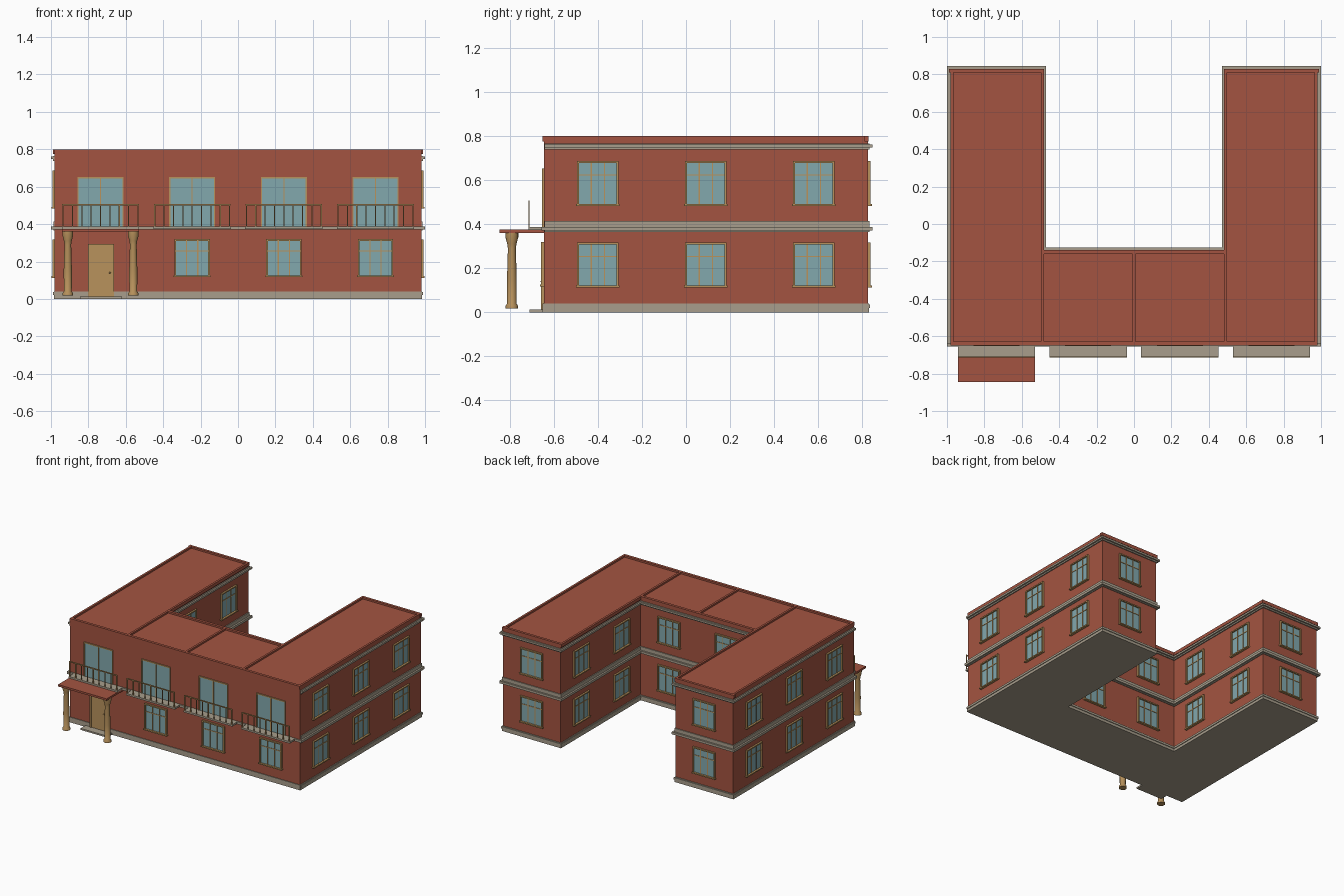
import bpy
import bmesh
import math
from mathutils import Matrix, Vector

if "Cube" in bpy.data.objects:
    bpy.data.objects.remove(bpy.data.objects["Cube"], do_unlink=True)


def material(name, srgb):
    lin = [(c / 255 / 12.92 if c < 11 else ((c / 255 + 0.055) / 1.055) ** 2.4) for c in srgb]
    m = bpy.data.materials.new(name)
    m.use_nodes = True
    m.diffuse_color = (*lin, 1)
    m.node_tree.nodes["Principled BSDF"].inputs["Base Color"].default_value = (*lin, 1)
    return m


RED = material("brick red", (164, 84, 65))
STONE = material("pale stone", (168, 158, 140))
TAN = material("tan wood", (184, 146, 92))
GLASS = material("blue glass", (130, 168, 174))

# Wall planes of the U-shaped plan
OUT, INN, BACK, COURT, FRONT = 0.98, 0.49, 0.825, -0.145, -0.645


def finish(name, bm, mats):
    bmesh.ops.recalc_face_normals(bm, faces=bm.faces)
    me = bpy.data.meshes.new(name)
    bm.to_mesh(me)
    bm.free()
    for m in mats:
        me.materials.append(m)
    ob = bpy.data.objects.new(name, me)
    bpy.context.collection.objects.link(ob)
    return ob


def add_box(bm, x, y, z, mat=0):
    """Box from three (low, high) ranges."""
    size = Matrix.Diagonal((x[1] - x[0], y[1] - y[0], z[1] - z[0], 1))
    mid = Matrix.Translation((sum(x) / 2, sum(y) / 2, sum(z) / 2))
    made = bmesh.ops.create_cube(bm, size=1, matrix=mid @ size)
    for f in {f for v in made["verts"] for f in v.link_faces}:
        f.material_index = mat


def box(name, x, y, z, mat):
    bm = bmesh.new()
    add_box(bm, x, y, z)
    return finish(name, bm, [mat])


def u_prism(name, d, z0, z1, mat, front=0.0):
    """U-shaped slab, grown outward by d on the sides, back and courtyard."""
    o, i, b, c, f = OUT + d, INN - d, BACK + d, COURT + d, FRONT - front
    pts = [(-o, f), (o, f), (o, b), (i, b), (i, c), (-i, c), (-i, b), (-o, b)]
    bm = bmesh.new()
    face = bm.faces.new([bm.verts.new((x, y, z0)) for x, y in pts])
    top = bmesh.ops.extrude_face_region(bm, geom=[face])
    verts = [g for g in top["geom"] if isinstance(g, bmesh.types.BMVert)]
    bmesh.ops.translate(bm, verts=verts, vec=(0, 0, z1 - z0))
    return finish(name, bm, [mat])


# Walls, plinth and string courses
u_prism("walls", 0, 0.02, 0.787, RED)
u_prism("plinth", 0.005, 0, 0.04, STONE, 0.005)
u_prism("plinth_lip", 0.01, 0.02, 0.036, STONE, 0.004)
u_prism("middle_band", 0.007, 0.365, 0.415, STONE, -0.004)
u_prism("middle_ledge", 0.02, 0.37, 0.388, STONE, 0.01)
u_prism("upper_band", 0.008, 0.738, 0.765, STONE, -0.004)
u_prism("upper_ledge", 0.02, 0.748, 0.762, STONE, -0.004)

# Parapet rims around and across the roof
RZ, T = (0.775, 0.8), 0.016
bm = bmesh.new()
add_box(bm, (-OUT, OUT), (FRONT - 0.005, FRONT + T), RZ)
add_box(bm, (-INN, INN), (COURT - T, COURT + 0.005), RZ)
add_box(bm, (-T / 2, T / 2), (FRONT, COURT), RZ)
for s in (-1, 1):
    for x in (OUT - T / 2, INN):
        add_box(bm, (s * x - T / 2, s * x + T / 2), (FRONT, BACK), RZ)
    mid = s * (OUT + INN) / 2
    half = (OUT - INN) / 2 + T / 2
    add_box(bm, (mid - half, mid + half), (BACK - T, BACK + 0.004), RZ)
finish("parapet_rims", bm, [RED])


def place(ob, x, y, angle):
    ob.matrix_world = Matrix.Translation((x, y, 0)) @ Matrix.Rotation(math.radians(angle), 4, "Z")


def window(name, x, y, angle, z0, w=0.18, h=0.19):
    """Framed window whose local outward direction is -y."""
    a, z1, t = w / 2, z0 + h, 0.009
    bm = bmesh.new()
    add_box(bm, (-a, a), (-0.003, 0.005), (z0, z1), 0)
    for s in (-1, 1):
        add_box(bm, (s * a - t / 2, s * a + t / 2), (-0.013, 0), (z0, z1), 1)
        add_box(bm, (s * w / 6 - 0.003, s * w / 6 + 0.003), (-0.006, 0), (z0, z1), 1)
    add_box(bm, (-a - t / 2, a + t / 2), (-0.013, 0), (z1 - t / 2, z1 + t / 2), 1)
    add_box(bm, (-a - t, a + t), (-0.018, 0), (z0 - t, z0), 1)
    bar = z0 + h * 0.69
    add_box(bm, (-a, a), (-0.006, 0), (bar - 0.003, bar + 0.003), 1)
    place(finish(name, bm, [GLASS, TAN]), x, y, angle)


# Side, courtyard and rear windows on both floors
for floor, z in (("lower", 0.122), ("upper", 0.492)):
    for s, side in ((-1, "right"), (1, "left")):
        for n, y in enumerate((-0.4, 0.09, 0.58)):
            window(f"{side}_{floor}_window_{n}", s * OUT, y, s * 90, z)
            if n:
                window(f"{side}_{floor}_inner_window_{n}", s * INN, y, -s * 90, z)
        window(f"{side}_{floor}_rear_window", s * 0.735, BACK, 180, z)
        window(f"{side}_{floor}_court_window", s * 0.245, COURT, 180, z)

# Front windows
for n, x in enumerate((-0.245, 0.245, 0.735)):
    window(f"front_window_{n}", x, FRONT, 0, 0.125)

# Balconies with glazed doors and railings
for n, x in enumerate((-0.735, -0.245, 0.245, 0.735)):
    bm = bmesh.new()
    add_box(bm, (x - 0.12, x + 0.12), (FRONT - 0.003, FRONT), (0.388, 0.648), 0)
    for e in (-0.12, 0, 0.12):
        add_box(bm, (x + e - 0.003, x + e + 0.003), (FRONT - 0.008, FRONT), (0.388, 0.648), 1)
    add_box(bm, (x - 0.123, x + 0.123), (FRONT - 0.008, FRONT), (0.644, 0.652), 1)
    finish(f"balcony_door_{n}", bm, [GLASS, TAN])
    box(f"balcony_floor_{n}", (x - 0.207, x + 0.207), (-0.715, FRONT), (0.374, 0.388), STONE)
    bm = bmesh.new()
    add_box(bm, (x - 0.205, x + 0.205), (-0.715, -0.709), (0.499, 0.507))
    for k in range(9):
        p = x - 0.2 + 0.05 * k
        add_box(bm, (p - 0.003, p + 0.003), (-0.715, -0.709), (0.385, 0.502))
    finish(f"balcony_railing_{n}", bm, [TAN])

# Porch roof, door and step
box("porch_roof", (-0.942, -0.528), (-0.845, FRONT), (0.36, 0.375), RED)
box("door_step", (-0.845, -0.62), (-0.71, FRONT), (0, 0.012), STONE)
bm = bmesh.new()
add_box(bm, (-0.795, -0.67), (FRONT - 0.007, FRONT), (0.012, 0.285))
for x in (-0.798, -0.667):
    add_box(bm, (x - 0.005, x + 0.005), (FRONT - 0.013, FRONT), (0.012, 0.292))
add_box(bm, (-0.803, -0.662), (FRONT - 0.013, FRONT), (0.284, 0.294))
bmesh.ops.create_uvsphere(bm, u_segments=8, v_segments=6, radius=0.005,
                          matrix=Matrix.Translation((-0.685, FRONT - 0.01, 0.14)))
finish("front_door", bm, [TAN])

# Turned columns
profile = [(0, 0.018), (0.028, 0.018), (0.028, 0.03), (0.021, 0.04), (0.022, 0.15),
           (0.018, 0.29), (0.021, 0.31), (0.029, 0.34), (0.029, 0.361), (0, 0.361)]
for name, x in (("porch_column_right", -0.91), ("porch_column_left", -0.56)):
    bm = bmesh.new()
    verts = [bm.verts.new((r, 0, z)) for r, z in profile]
    edges = [bm.edges.new(p) for p in zip(verts, verts[1:])]
    bmesh.ops.spin(bm, geom=verts + edges, cent=(0, 0, 0), axis=Vector((0, 0, 1)),
                   angle=math.tau, steps=16)
    bmesh.ops.remove_doubles(bm, verts=bm.verts, dist=0.0001)
    ob = finish(name, bm, [TAN])
    place(ob, x, -0.79, 0)
    bpy.ops.object.select_all(action="DESELECT")
    ob.select_set(True)
    bpy.context.view_layer.objects.active = ob
    bpy.ops.object.shade_smooth_by_angle(angle=math.radians(35))
